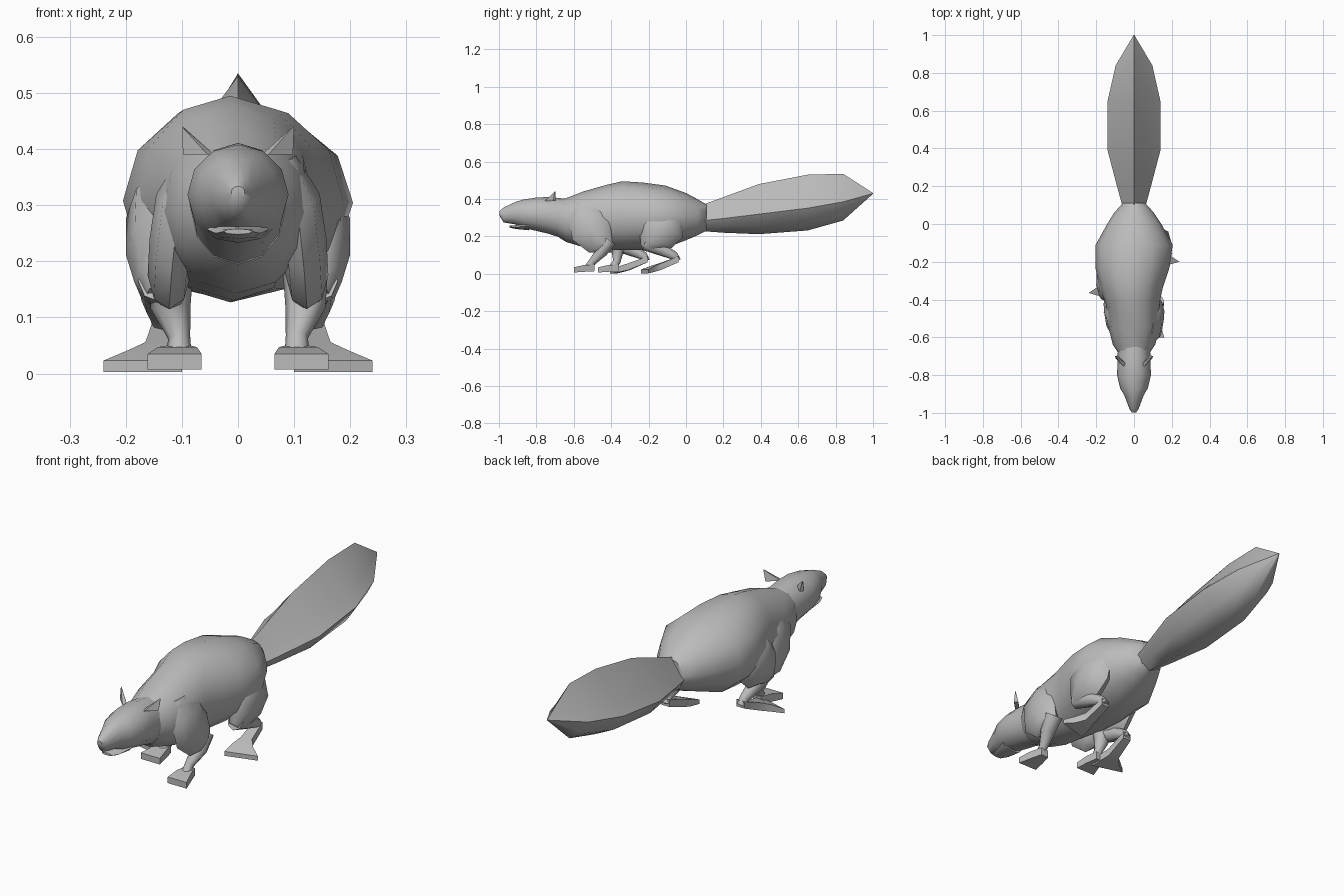
import bpy, bmesh, math
from mathutils import Vector

if "Cube" in bpy.data.objects:
    bpy.data.objects.remove(bpy.data.objects["Cube"])

fur = bpy.data.materials.new("grey_fur")
fur.diffuse_color = (0.5, 0.5, 0.5, 1)
fur.use_nodes = True
fur.node_tree.nodes["Principled BSDF"].inputs["Base Color"].default_value = fur.diffuse_color


def ngon(sides, phase=90):
    """Unit cross-section; four-sided ones fill their whole box."""
    grow = 1 / math.cos(math.radians(45)) if sides == 4 else 1
    angles = [math.radians(phase) + math.tau * i / sides for i in range(sides)]
    return [(grow * math.cos(a), grow * math.sin(a)) for a in angles]


def loft(name, rings, section, angle=50):
    """Skin a list of (centre, half_u, half_v) rings and cap both ends."""
    bm = bmesh.new()
    loops = [[bm.verts.new(Vector(c) + Vector(u) * s + Vector(v) * t) for s, t in section]
             for c, u, v in rings]
    n = len(section)
    for a, b in zip(loops, loops[1:]):
        for i in range(n):
            j = (i + 1) % n
            bm.faces.new((a[i], a[j], b[j], b[i]))
    bm.faces.new(loops[0])
    bm.faces.new(loops[-1])
    bmesh.ops.remove_doubles(bm, verts=bm.verts, dist=0.0005)
    bmesh.ops.recalc_face_normals(bm, faces=bm.faces)
    mesh = bpy.data.meshes.new(name)
    bm.to_mesh(mesh)
    bm.free()
    mesh.materials.append(fur)
    obj = bpy.data.objects.new(name, mesh)
    bpy.context.collection.objects.link(obj)
    bpy.ops.object.select_all(action='DESELECT')
    obj.select_set(True)
    bpy.context.view_layer.objects.active = obj
    bpy.ops.object.shade_smooth_by_angle(angle=math.radians(angle))
    return obj


def trunk(name, stations, section):
    """Upright rings along y from (y, bottom, top, left width, right width)."""
    return loft(name, [(((r - l) / 2, y, (b + t) / 2), ((l + r) / 2, 0, 0), (0, 0, (t - b) / 2))
                       for y, b, t, l, r in stations], section)


def limb(name, points, side, dy, sides=8):
    """Tube through (x, y, z, half width, half depth), mirrored by side."""
    pts = [Vector((side * p[0], p[1] + dy, p[2])) for p in points]
    rings = []
    for i, p in enumerate(pts):
        t = (pts[min(i + 1, len(pts) - 1)] - pts[max(i - 1, 0)]).normalized()
        u = (Vector((1, 0, 0)) - t * t.x).normalized()
        rings.append((p, u * points[i][3], t.cross(u) * points[i][4]))
    return loft(name, rings, ngon(sides))


# Trunk, head and jaw; the hips bulge where each thigh sits
trunk("body", [(-0.68, .195, .395, .085, .085), (-0.64, .17, .405, .112, .112),
               (-0.55, .143, .44, .135, .135), (-0.42, .13, .477, .15, .135),
               (-0.34, .127, .495, .18, .152), (-0.23, .128, .488, .205, .188),
               (-0.11, .137, .472, .203, .205), (0.0, .18, .432, .142, .145),
               (0.06, .205, .40, .105, .105), (0.11, .23, .37, .06, .06)], ngon(12))
trunk("head", [(y, b, t, w, w) for y, b, t, w in
               ((-0.998, .312, .334, .012), (-0.975, .275, .355, .026), (-0.91, .264, .385, .05),
                (-0.87, .245, .397, .073), (-0.80, .23, .408, .09), (-0.73, .213, .411, .087),
                (-0.63, .18, .40, .085))], ngon(12))
trunk("jaw", [(y, b, t, w, w) for y, b, t, w in
              ((-0.945, .248, .258, .026), (-0.91, .24, .26, .04), (-0.84, .233, .28, .055))], ngon(8))

# Bushy tail with a ridged back
ridge = [(0, 1), (-.7, .12), (-1, -.2), (-.65, -.7), (0, -1), (.65, -.7), (1, -.2), (.7, .12)]
trunk("tail", [(y, b, t, w, w) for y, b, t, w in
               ((0.09, .228, .37, .06), (0.20, .22, .41, .09), (0.39, .212, .48, .14),
                (0.65, .232, .53, .14), (0.84, .285, .535, .097), (1.0, .428, .432, .002))], ridge)

for side, label, front_dy, back_dy in ((1, "right", 0, 0), (-1, "left", .13, -.165)):
    # Ear
    loft(label + "_ear", [((side * .07, -.725, .39), (side * .022, .022, 0), (side * -.006, .008, 0)),
                          ((side * .099, -.70, .44), (.001, 0, 0), (0, .001, 0))], ngon(4, 45), 30)
    # Front leg: shoulder, elbow and wrist
    sh = front_dy * .3
    limb(label + "_front_upper_leg", [(.08, -.535, .38, .025, .06), (.107, -.53, .31, .04, .10),
                                      (.118, -.505, .235, .04, .115), (.123, -.46, .175, .038, .085),
                                      (.12, -.41, .14, .025, .03)], side, sh)
    limb(label + "_front_lower_leg", [(.12, -.41 - front_dy + sh, .18, .04, .04),
                                      (.12, -.45 - (front_dy - sh) / 2, .12, .036, .032),
                                      (.105, -.50, .065, .02, .02),
                                      (.105, -.52, .035, .022, .022)], side, front_dy)
    # Front paw
    loft(label + "_front_foot",
         [((side * x, y + front_dy, z), (w, 0, 0), (0, 0, h)) for x, y, z, w, h in
          ((.105, -.49, .032, .02, .018), (.108, -.545, .029, .035, .018), (.113, -.60, .021, .048, .014))],
         ngon(4, 45), 40)
    # Back leg: thigh, shank and heel
    limb(label + "_thigh", [(.12, -.06, .33, .04, .06), (.138, -.11, .27, .062, .12),
                            (.145, -.16, .21, .055, .11), (.145, -.20, .165, .04, .06),
                            (.14, -.22, .14, .025, .03)], side, back_dy)
    limb(label + "_shank", [(.14, -.22, .165, .038, .04), (.14, -.13, .13, .032, .034),
                            (.135, -.06, .095, .02, .022), (.132, -.045, .07, .02, .018)], side, back_dy)
    # Long splayed back paw
    loft(label + "_back_foot",
         [((side * x, y + back_dy, z), (w, side * s, 0), (0, 0, h)) for x, y, z, w, s, h in
          ((.132, -.04, .078, .02, 0, .016), (.14, -.14, .038, .025, .005, .018),
           (.15, -.18, .026, .045, .01, .016), (.17, -.22, .013, .07, .02, .010))],
         ngon(4, 45), 40)
